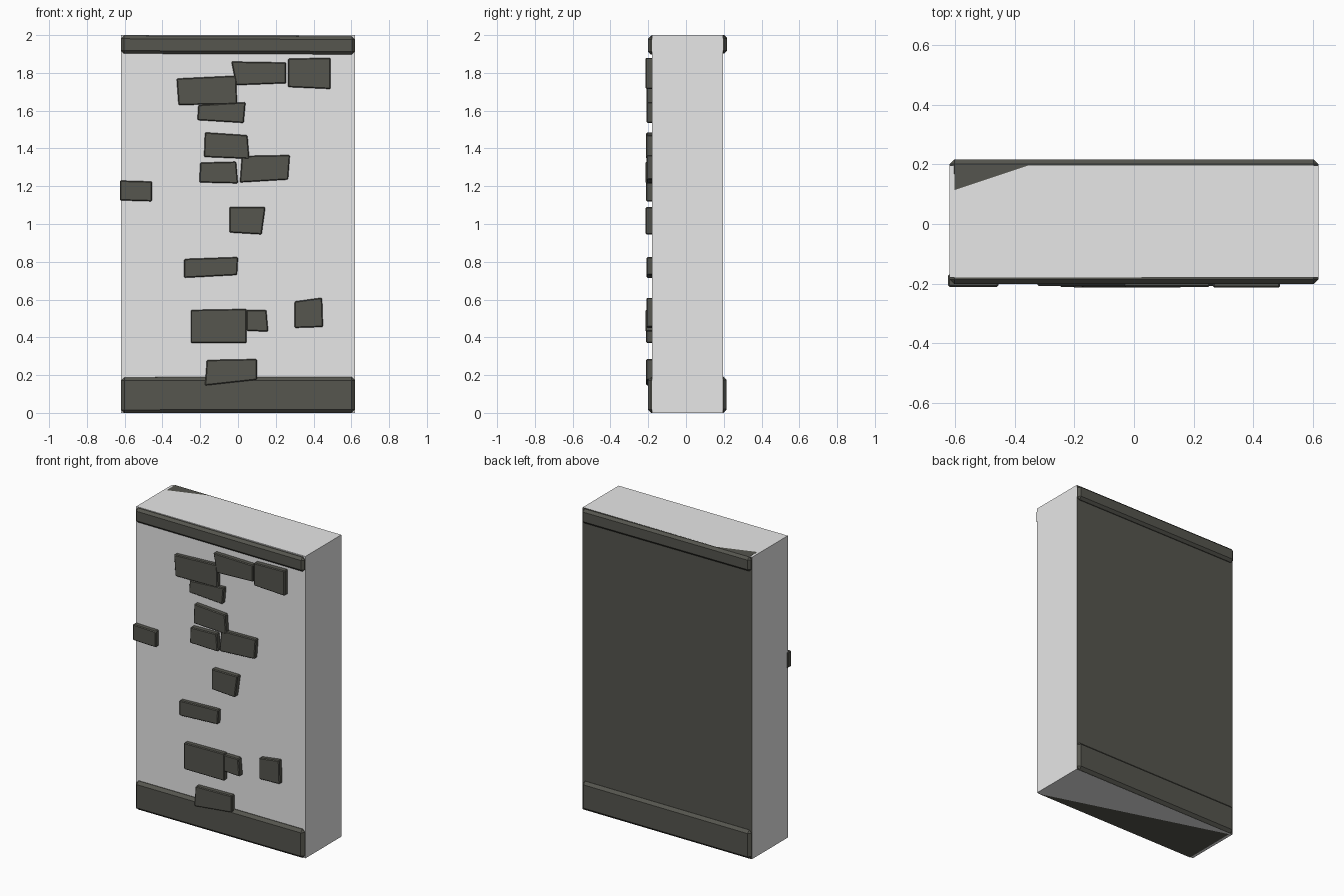
import bpy, bmesh

if "Cube" in bpy.data.objects:
    bpy.data.objects.remove(bpy.data.objects["Cube"])


def material(name, rgb):
    m = bpy.data.materials.new(name)
    m.diffuse_color = (*rgb, 1)
    m.use_nodes = True
    m.node_tree.nodes["Principled BSDF"].inputs["Base Color"].default_value = m.diffuse_color
    return m


PLASTER = material("pale_plaster", (0.8, 0.8, 0.8))
STONE = material("dark_stone", (0.092, 0.092, 0.077))


def add_object(name, bm, *mats):
    bmesh.ops.recalc_face_normals(bm, faces=bm.faces)
    mesh = bpy.data.meshes.new(name)
    bm.to_mesh(mesh)
    bm.free()
    for m in mats:
        mesh.materials.append(m)
    obj = bpy.data.objects.new(name, mesh)
    bpy.context.collection.objects.link(obj)
    return obj


def box(x, y0, y1, z0, z1):
    bm = bmesh.new()
    bmesh.ops.create_cube(bm, size=1)
    for v in bm.verts:
        v.co = (2 * x * v.co.x, y0 + (v.co.y + 0.5) * (y1 - y0),
                z0 + (v.co.z + 0.5) * (z1 - z0))
    return bm


def chamfer(bm, width):
    bmesh.ops.bevel(bm, geom=bm.edges[:], offset=width, segments=1,
                    affect='EDGES', clamp_overlap=True)


# Wall slab with a dark back face
bm = box(0.62, -0.18, 0.196, 0, 2)
bm.normal_update()
for f in bm.faces:
    f.material_index = 1 if f.normal.y > 0.5 else 0
add_object("wall", bm, PLASTER, STONE)

# Skirting and top rail run through the wall, each very slightly tilted
bm = box(0.619, -0.202, 0.215, 0, 0.19)
chamfer(bm, 0.018)
for v in bm.verts:
    v.co.z += 0.0008 * (v.co.x / 0.62 + v.co.y / 0.19)
add_object("skirting", bm, STONE)

bm = box(0.619, -0.202, 0.217, 1.905, 2)
chamfer(bm, 0.016)
for v in bm.verts:
    v.co.z += 0.0008 * ((v.co.y - 0.115) / 0.08 - (v.co.x + 0.6) / 0.24)
add_object("top_rail", bm, STONE)

# Exposed bricks: x, z of the top left, top right, bottom right, bottom left
BRICKS = [
    (-.325, 1.77, -.01, 1.785, -.005, 1.635, -.315, 1.63),
    (-.035, 1.86, .255, 1.855, .255, 1.745, -.01, 1.735),
    (.265, 1.875, .49, 1.88, .49, 1.715, .265, 1.725),
    (-.21, 1.63, .04, 1.645, .03, 1.535, -.215, 1.55),
    (-.175, 1.485, .05, 1.47, .06, 1.345, -.18, 1.355),
    (-.2, 1.325, -.01, 1.33, 0, 1.215, -.205, 1.22),
    (.02, 1.36, .275, 1.365, .265, 1.235, .01, 1.22),
    (-.625, 1.23, -.455, 1.225, -.455, 1.12, -.625, 1.125),
    (-.045, 1.09, .145, 1.09, .125, .945, -.045, .955),
    (-.285, .815, 0, .825, -.005, .73, -.285, .715),
    (-.25, .545, .045, .55, .045, .37, -.25, .37),
    (.045, .545, .15, .545, .16, .43, .045, .435),
    (.3, .59, .445, .61, .45, .455, .3, .45),
    (-.165, .28, .1, .285, .1, .175, -.175, .145),
]
for i, b in enumerate(BRICKS):
    front_y = -0.208 - 0.003 * (i % 3)
    corners = list(zip(b[::2], b[1::2]))
    bm = bmesh.new()
    front = [bm.verts.new((x, front_y, z)) for x, z in corners]
    back = [bm.verts.new((x, -0.17, z)) for x, z in corners]
    bm.faces.new(front)
    bm.faces.new(back[::-1])
    for k in range(4):
        n = (k + 1) % 4
        bm.faces.new((front[k], front[n], back[n], back[k]))
    bmesh.ops.recalc_face_normals(bm, faces=bm.faces)
    chamfer(bm, 0.005)
    add_object(f"brick_{i + 1}", bm, STONE)
